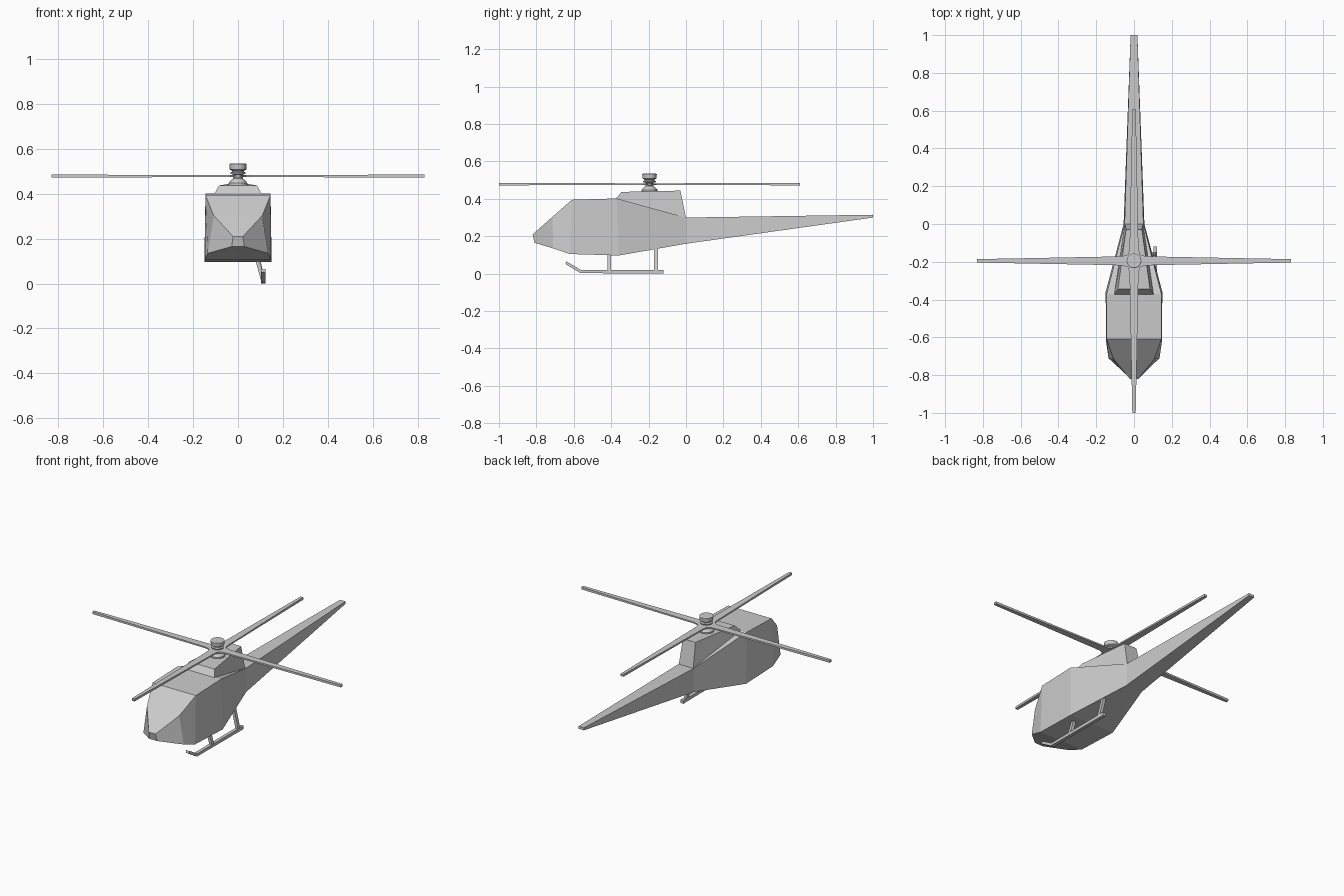
import bpy, bmesh
from math import sin, cos, pi
from mathutils import Vector, Matrix

if "Cube" in bpy.data.objects:
    bpy.data.objects.remove(bpy.data.objects["Cube"])


def loft(name, rings):
    """Skin a list of equal-sized point rings into a closed solid."""
    bm = bmesh.new()
    vs = [[bm.verts.new(p) for p in ring] for ring in rings]
    n = len(rings[0])
    for a, b in zip(vs, vs[1:]):
        for i in range(n):
            j = (i + 1) % n
            bm.faces.new((a[i], a[j], b[j], b[i]))
    bm.faces.new(vs[0][::-1])
    bm.faces.new(vs[-1])
    bmesh.ops.recalc_face_normals(bm, faces=bm.faces)
    me = bpy.data.meshes.new(name)
    bm.to_mesh(me)
    bm.free()
    ob = bpy.data.objects.new(name, me)
    bpy.context.collection.objects.link(ob)
    return ob


def trapezoid(yt, xt, zt, yb, xb, zb):
    """Symmetric four-corner cross-section: top edge, then bottom edge."""
    return [(-xt, yt, zt), (xt, yt, zt), (xb, yb, zb), (-xb, yb, zb)]


# Fuselage and tail boom
loft("fuselage", [trapezoid(*s) for s in (
    (-0.82, 0.022, 0.21, -0.81, 0.028, 0.165),
    (-0.715, 0.108, 0.303, -0.71, 0.135, 0.135),
    (-0.61, 0.145, 0.395, -0.62, 0.148, 0.105),
    (-0.37, 0.145, 0.402, -0.36, 0.15, 0.097),
    (0.0, 0.05, 0.30, 0.0, 0.055, 0.16),
    (1.0, 0.018, 0.315, 1.0, 0.018, 0.30))])

# Engine cowling on the sloping roof
loft("engine_cowling", [trapezoid(*s) for s in (
    (-0.345, 0.085, 0.437, -0.375, 0.105, 0.40),
    (-0.03, 0.042, 0.444, 0.0, 0.048, 0.298))])

# Rotor mast, turned profile of (radius, height)
HUB = Vector((0, -0.195, 0.479))
profile = [(0.042, 0.438), (0.042, 0.448), (0.03, 0.462), (0.022, 0.468),
           (0.022, 0.486), (0.034, 0.489), (0.034, 0.495), (0.026, 0.499),
           (0.026, 0.503), (0.037, 0.508), (0.039, 0.532), (0.034, 0.535)]
loft("rotor_mast", [[(r * cos(2 * pi * i / 16), HUB.y + r * sin(2 * pi * i / 16), z)
                     for i in range(16)] for r, z in profile])

# Four tapered main rotor blades: (distance, half width, half thickness)
stations = [(0.0, 0.03, 0.004), (0.035, 0.035, 0.004), (0.07, 0.025, 0.004),
            (0.12, 0.023, 0.004), (1.0, 0.009, 0.007)]
for i, length in enumerate((0.83, 0.805, 0.83, 0.805)):
    turn = Matrix.Rotation(i * pi / 2, 3, 'Z')
    rings = []
    for d, w, t in stations:
        x = d * length
        rings.append([HUB + turn @ Vector(p) for p in
                      ((x, -w, -t), (x, w, -t), (x, w, t), (x, -w, t))])
    loft(f"rotor_blade_{i + 1}", rings)

# Landing skid with upturned toe, on the right side only
X, W = 0.112, 0.01
loft("landing_skid", [[(X - W, y1, z1), (X + W, y1, z1), (X + W, y0, z0), (X - W, y0, z0)]
                      for y0, z0, y1, z1 in ((-0.645, 0.052, -0.64, 0.066),
                                             (-0.565, 0.003, -0.56, 0.019),
                                             (-0.12, 0.0, -0.12, 0.02))])

# Skid struts, splayed outward
for name, y, top_x, top_z in (("front_strut", -0.41, 0.085, 0.11),
                              ("rear_strut", -0.16, 0.08, 0.15)):
    loft(name, [[(x - 0.009, y - 0.01, z), (x + 0.009, y - 0.01, z),
                 (x + 0.009, y + 0.01, z), (x - 0.009, y + 0.01, z)]
                for x, z in ((X, 0.012), (top_x, top_z))])
